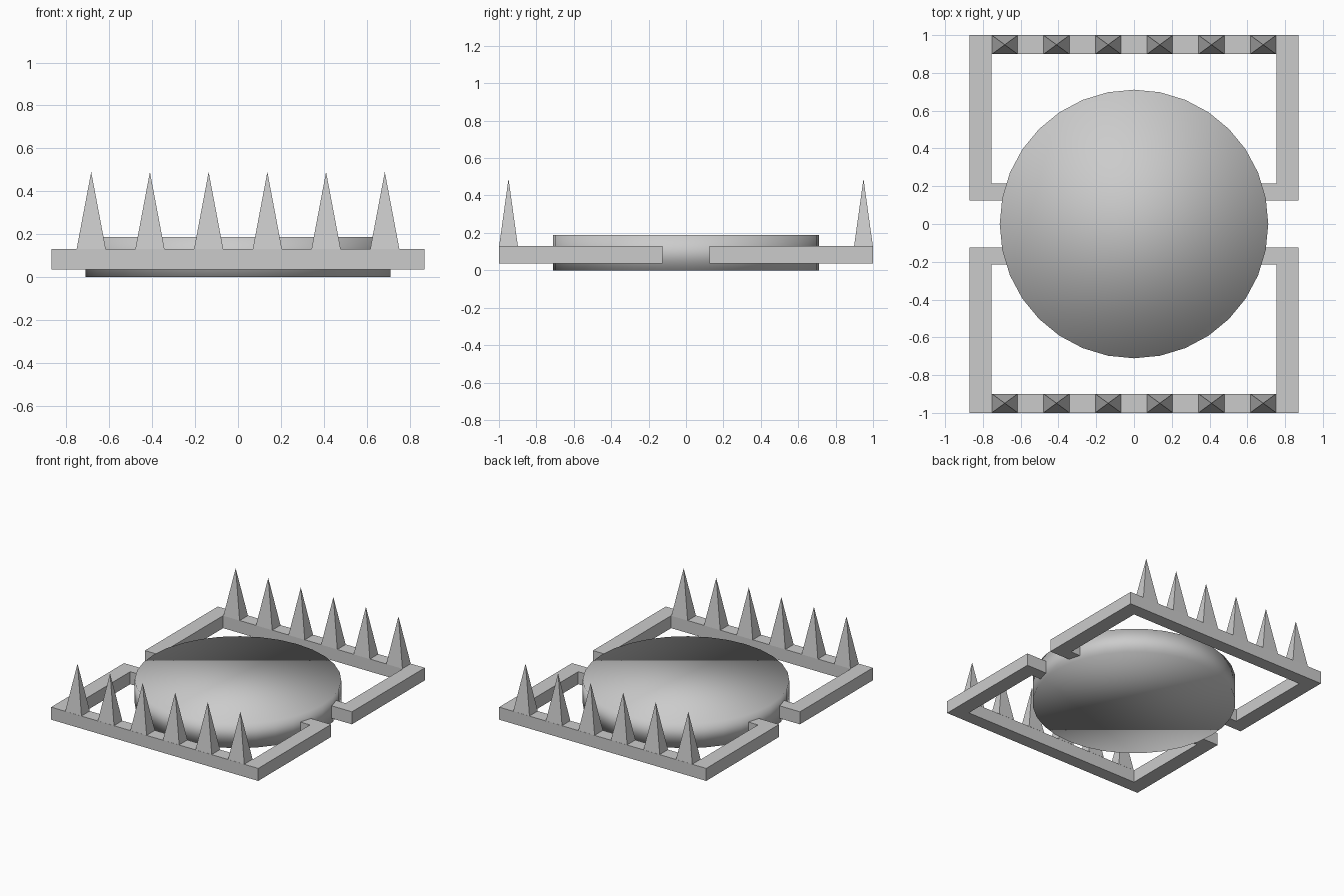
import bpy, bmesh, math

if "Cube" in bpy.data.objects:
    bpy.data.objects.remove(bpy.data.objects["Cube"])

def finish(name, bm, smooth=False):
    bmesh.ops.recalc_face_normals(bm, faces=bm.faces)
    for f in bm.faces:
        f.smooth = smooth
    me = bpy.data.meshes.new(name)
    bm.to_mesh(me)
    bm.free()
    ob = bpy.data.objects.new(name, me)
    bpy.context.collection.objects.link(ob)
    return ob

def jaw(name, side):
    # C-shaped frame with inward hooks that run into the plate
    half = [(0.87, 1.0), (0.87, 0.125), (0.62, 0.125),
            (0.62, 0.215), (0.755, 0.215), (0.755, 0.9)]
    outline = half + [(-x, y) for x, y in reversed(half)]
    bm = bmesh.new()
    face = bm.faces.new([bm.verts.new((x, y * side, 0.035)) for x, y in outline])
    up = bmesh.ops.extrude_face_region(bm, geom=[face], use_keep_orig=True)
    bmesh.ops.translate(bm, vec=(0, 0, 0.095),
                        verts=[v for v in up["geom"] if isinstance(v, bmesh.types.BMVert)])
    finish(name, bm)

def spike(name, x, y):
    # Four-sided tooth standing on the jaw bar
    bm = bmesh.new()
    base = [bm.verts.new((x + sx * 0.068, y + sy * 0.05, 0.13))
            for sx, sy in ((-1, -1), (1, -1), (1, 1), (-1, 1))]
    tip = bm.verts.new((x, y, 0.49))
    bm.faces.new(base[::-1])
    for i in range(4):
        bm.faces.new((base[i], base[(i + 1) % 4], tip))
    finish(name, bm)

# Jaws and their rows of teeth
for label, side in (("front", -1), ("back", 1)):
    jaw(label + "_jaw", side)
    for i in range(6):
        spike(f"{label}_spike_{i + 1}", -0.684 + i * 0.2736, side * 0.949)

# Central pressure plate, fully smooth shaded
bm = bmesh.new()
bmesh.ops.create_cone(bm, cap_ends=True, segments=32, radius1=0.711, radius2=0.711, depth=0.188)
bmesh.ops.translate(bm, verts=bm.verts, vec=(0, 0, 0.094))
finish("pressure_plate", bm, smooth=True)
